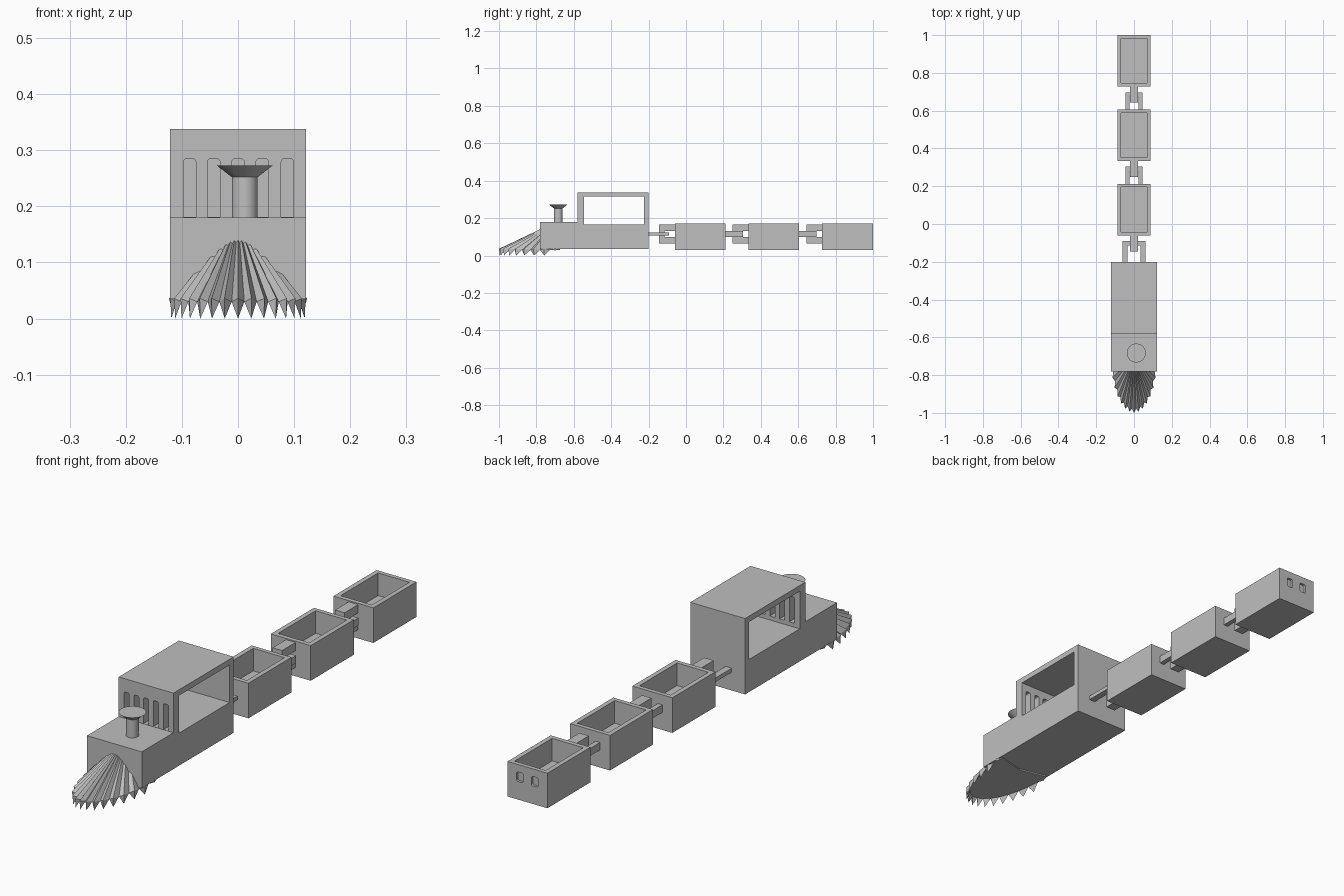
import bpy, bmesh, math
from mathutils import Vector

if "Cube" in bpy.data.objects:
    bpy.data.objects.remove(bpy.data.objects["Cube"])

grey = bpy.data.materials.new("plain grey")
grey.diffuse_color = (0.52, 0.52, 0.52, 1)
grey.use_nodes = True
grey.node_tree.nodes["Principled BSDF"].inputs["Base Color"].default_value = grey.diffuse_color


def finish(name, bm):
    bmesh.ops.recalc_face_normals(bm, faces=bm.faces[:])
    me = bpy.data.meshes.new(name)
    bm.to_mesh(me)
    bm.free()
    ob = bpy.data.objects.new(name, me)
    bpy.context.collection.objects.link(ob)
    me.materials.append(grey)
    return ob


def add_box(bm, x0, x1, y0, y1, z0, z1):
    vs = bmesh.ops.create_cube(bm, size=1)["verts"]
    for v in vs:
        v.co = Vector((x1 if v.co.x > 0 else x0,
                       y1 if v.co.y > 0 else y0,
                       z1 if v.co.z > 0 else z0))


def box(name, *b, round_above=None):
    """Box; edges along y whose height exceeds round_above get rounded."""
    bm = bmesh.new()
    add_box(bm, *b)
    if round_above is not None:
        es = [e for e in bm.edges
              if abs(e.verts[0].co.y - e.verts[1].co.y) > 1e-5
              and e.verts[0].co.z > round_above]
        bmesh.ops.bevel(bm, geom=es, offset=0.006, segments=3, profile=0.5,
                        affect='EDGES')
    return finish(name, bm)


def extrude_x(name, pts, half):
    """Side profile of (y, z) points extruded across x."""
    bm = bmesh.new()
    f = bm.faces.new([bm.verts.new((-half, y, z)) for y, z in pts])
    r = bmesh.ops.extrude_face_region(bm, geom=[f])
    bmesh.ops.translate(bm, vec=(2 * half, 0, 0),
                        verts=[g for g in r["geom"] if isinstance(g, bmesh.types.BMVert)])
    return finish(name, bm)


def cut(ob, cutters):
    for c in cutters:
        c.hide_render = True
        m = ob.modifiers.new("cut", 'BOOLEAN')
        m.operation = 'DIFFERENCE'
        m.solver = 'EXACT'
        m.object = c
        bpy.context.view_layer.objects.active = ob
        bpy.ops.object.modifier_apply(modifier=m.name)
        bpy.data.objects.remove(c, do_unlink=True)


# engine: low bonnet and tall cab, side openings and five front slots
engine = extrude_x("engine_body", [(-0.78, 0.035), (-0.20, 0.035), (-0.20, 0.338),
                                   (-0.58, 0.338), (-0.58, 0.18), (-0.78, 0.18)], 0.121)
cut(engine, [box("cab_opening", -0.2, 0.2, -0.545, -0.225, 0.165, 0.315)])
cut(engine, [box("slot", x - 0.011, x + 0.011, -0.62, -0.53, 0.181, 0.285, round_above=0.25)
             for x in (-0.086, -0.043, 0.0, 0.043, 0.088)])

# chimney: round pipe with a flared top, turned from a profile
bm = bmesh.new()
rings = []
N = 40
for r, z in ((0.023, 0.17), (0.023, 0.252), (0.05, 0.273)):
    rings.append([bm.verts.new((0.012 + r * math.cos(2 * math.pi * i / N),
                                -0.683 + r * math.sin(2 * math.pi * i / N), z))
                  for i in range(N)])
for a, b in zip(rings, rings[1:]):
    for i in range(N):
        j = (i + 1) % N
        bm.faces.new((a[i], a[j], b[j], b[i]))
bm.faces.new(rings[0])
bm.faces.new(rings[-1])
chimney = finish("chimney", bm)
bpy.context.view_layer.objects.active = chimney
chimney.select_set(True)
bpy.ops.object.shade_smooth_by_angle(angle=math.radians(30))
chimney.select_set(False)

# cowcatcher: fluted half cone, each ridge ends in a spike pointing down
CY = -0.70


def on_cone(step, r, z):
    a = math.radians(11.25 * step)
    return (0.123 * r * math.sin(a), CY - 0.30 * r * math.cos(a), z)


bm = bmesh.new()
apex = bm.verts.new((0, CY, 0.178))
centre = bm.verts.new((0, CY, 0.03))
valleys = [bm.verts.new(on_cone(k - 0.5, 0.93, 0.03)) for k in range(-8, 10)]
for i, k in enumerate(range(-8, 9)):
    top = bm.verts.new(on_cone(k, 1.0, 0.036))
    tip = bm.verts.new(on_cone(k, 0.985, 0.0 if abs(k) < 8 else 0.028))
    v0, v1 = valleys[i], valleys[i + 1]
    for f in ((apex, v0, top), (apex, top, v1), (v0, tip, top),
              (top, tip, v1), (v0, v1, tip), (centre, v1, v0)):
        bm.faces.new(f)
bm.faces.new((apex, centre, valleys[0]))
bm.faces.new((apex, valleys[-1], centre))
finish("cowcatcher", bm)


# couplings: a U-shaped link at the back of one vehicle, a hook on the next
def link(name, y, reach, x0, x1, z0, z1):
    bm = bmesh.new()
    for s in (-1, 1):
        a, b = sorted((s * x0, s * x1))
        add_box(bm, a, b, y - 0.005, y + reach, z0, z1)
    add_box(bm, -x0, x0, y + reach - 0.025, y + reach, z0, z1)
    finish(name, bm)


def hook(name, y):
    extrude_x(name, [(y + 0.005, 0.165), (y - 0.085, 0.165), (y - 0.085, 0.065),
                     (y + 0.005, 0.065), (y + 0.005, 0.098), (y - 0.055, 0.098),
                     (y - 0.055, 0.132), (y + 0.005, 0.132)], 0.021)


link("engine_link", -0.20, 0.11, 0.035, 0.062, 0.108, 0.124)

# open wagons
for n, (y0, y1) in enumerate(((-0.06, 0.212), (0.333, 0.605), (0.728, 1.0)), 1):
    wagon = box(f"wagon_{n}", -0.088, 0.088, y0, y1, 0.03, 0.17)
    cut(wagon, [box("hollow", -0.069, 0.069, y0 + 0.018, y1 - 0.017, 0.08, 0.25)])
    hook(f"wagon_hook_{n}", y0)
    if n < 3:
        link(f"wagon_link_{n}", y1, 0.092, 0.024, 0.044, 0.1, 0.13)
    else:
        # two small rear windows
        cut(wagon, [box("rear_window", x - 0.014, x + 0.014, y1 - 0.01, y1 + 0.05,
                        0.102, 0.14, round_above=0) for x in (-0.032, 0.034)])
